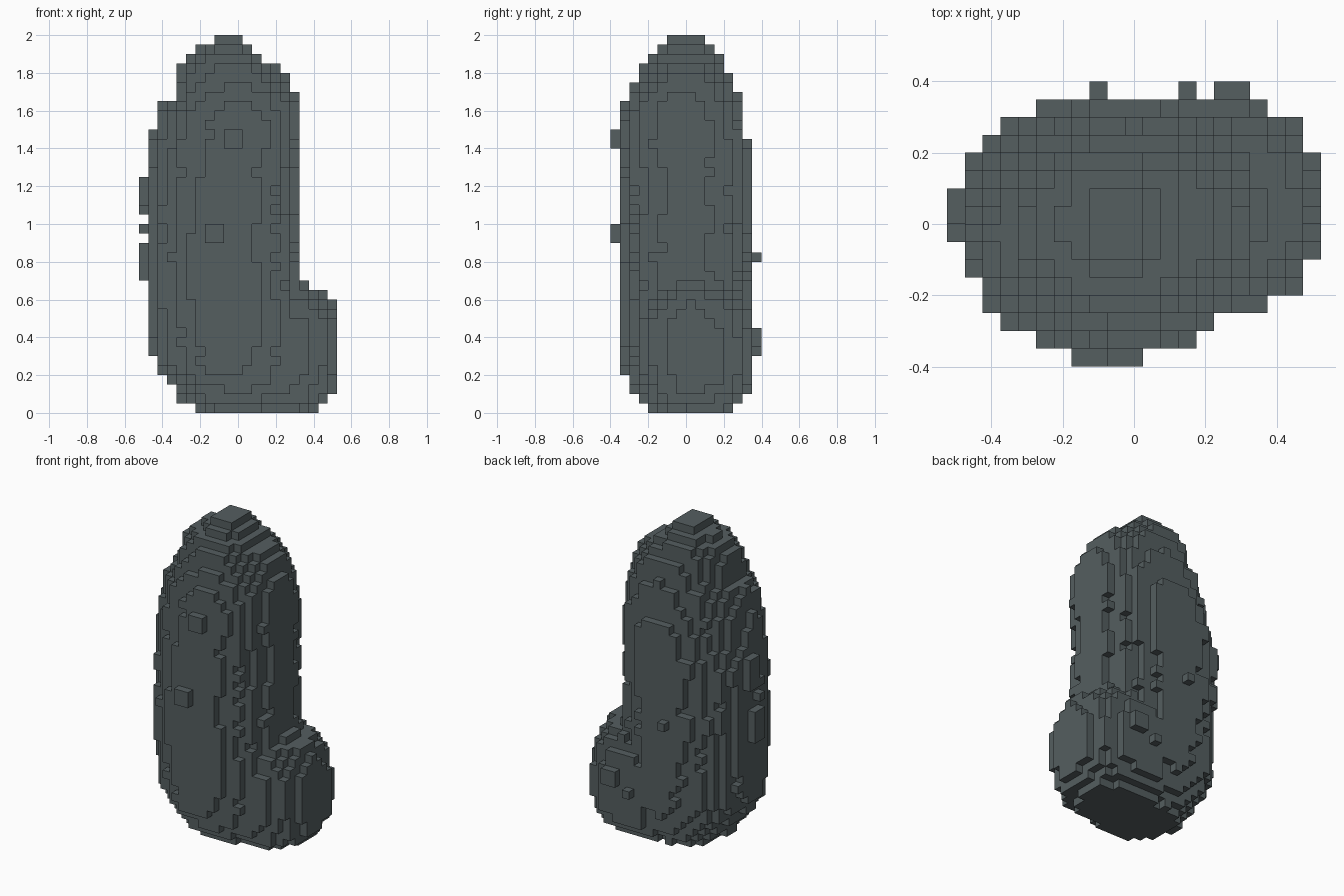
import bpy, bmesh, random
from mathutils import Vector, noise

if "Cube" in bpy.data.objects:
    bpy.data.objects.remove(bpy.data.objects["Cube"])

random.seed(7)
S = 0.05                      # block size
NX, NY, NZ = 21, 16, 40       # grid of blocks
X0, Y0 = -0.525, -0.4

# Pillar outline: height, right x, widest x, left x, front y, back y
PILLAR = [
    (0.00, -.20, .00, .20, -.18, .20), (0.05, -.29, -.02, .26, -.23, .25),
    (0.15, -.35, -.04, .31, -.29, .29), (0.20, -.39, -.05, .33, -.33, .31),
    (0.30, -.455, -.06, .33, -.345, .335), (0.80, -.48, -.06, .325, -.35, .35),
    (1.20, -.475, -.02, .31, -.35, .35), (1.40, -.44, .02, .33, -.35, .335),
    (1.60, -.41, .03, .33, -.335, .285), (1.70, -.325, .02, .29, -.295, .26),
    (1.75, -.32, .00, .285, -.265, .245), (1.85, -.305, -.04, .18, -.225, .205),
    (1.90, -.24, -.05, .10, -.17, .18), (1.95, -.17, -.05, .06, -.12, .125),
    (2.00, -.11, -.05, .02, -.09, .09),
]
# Low boulder on the left side
BOULDER_CENTRE, BOULDER_RADII = (.20, .05, .335), (.335, .31, .37)
# Loose knobs: x range, y range, z range
KNOBS = [
    (-.525, -.475, -.05, .05, .70, .90), (-.525, -.475, 0, .10, 1.05, 1.25),
    (-.075, .025, -.40, -.35, 1.40, 1.50), (-.175, -.075, -.40, -.35, .90, 1.00),
    (-.125, -.075, .35, .40, .80, .85), (.225, .325, .35, .40, .35, .45),
]


def centre(c):
    return X0 + (c[0] + .5) * S, Y0 + (c[1] + .5) * S, (c[2] + .5) * S


def in_pillar(p, rough):
    x, y, z = p
    low, high = next(pair for pair in zip(PILLAR, PILLAR[1:]) if z < pair[1][0])
    t = (z - low[0]) / (high[0] - low[0])
    xl, xm, xr, yf, yb = [a + (b - a) * t for a, b in zip(low[1:], high[1:])]
    u = (x - xm) / (xr - xm) if x > xm else (xm - x) / (xm - xl)
    v = abs(2 * y - yf - yb) / (yb - yf)
    return u ** 2.1 + v ** 2.1 < 1.04 + rough


def in_boulder(p, rough):
    d = [abs(a - b) / r for a, b, r in zip(p, BOULDER_CENTRE, BOULDER_RADII)]
    return sum(a ** 2.3 for a in d) < 1.06 + rough


def solid(c):
    """Inside either mass, with a rough, vertically ribbed edge."""
    p = centre(c)
    rough = .11 * noise.noise(Vector((p[0] * 11, p[1] * 11, p[2] * 4)))
    rough += random.uniform(-.05, .05)
    return in_pillar(p, rough) or in_boulder(p, rough)


STEPS = [(1, 0, 0), (-1, 0, 0), (0, 1, 0), (0, -1, 0), (0, 0, 1), (0, 0, -1)]


def shift(c, d):
    return tuple(a + b for a, b in zip(c, d))


# Fill the grid, then tidy stray blocks and pits
grid = [(i, j, k) for i in range(NX) for j in range(NY) for k in range(NZ)]
blocks = {c for c in grid if solid(c)}
count = {c: sum(shift(c, d) in blocks for d in STEPS) for c in grid}
blocks = {c for c in grid if (c in blocks and count[c] > 0) or count[c] > 4}
for xa, xb, ya, yb, za, zb in KNOBS:
    for c in grid:
        x, y, z = centre(c)
        if xa < x < xb and ya < y < yb and za < z < zb:
            blocks.add(c)

# Skin the exposed sides of the blocks
bm = bmesh.new()
verts = {}


def corner(p):
    if p not in verts:
        verts[p] = bm.verts.new((X0 + p[0] * S, Y0 + p[1] * S, p[2] * S))
    return verts[p]


for c in sorted(blocks):
    for d in STEPS:
        if shift(c, d) in blocks:
            continue
        axis = next(a for a in range(3) if d[a])
        sign = d[axis]
        loop = []
        for s, t in ((0, 0), (1, 0), (1, 1), (0, 1))[::sign]:
            p = list(c)
            p[axis] += sign > 0
            p[(axis + 1) % 3] += s
            p[(axis + 2) % 3] += t
            loop.append(corner(tuple(p)))
        bm.faces.new(loop)

mesh = bpy.data.meshes.new("rock_pillar")
bm.to_mesh(mesh)
bm.free()
rock = bpy.data.objects.new("rock_pillar", mesh)
bpy.context.collection.objects.link(rock)

# Slate colour
slate = bpy.data.materials.new("slate_grey")
slate.use_nodes = True
colour = (0.089, 0.112, 0.117, 1)
slate.diffuse_color = colour
slate.node_tree.nodes["Principled BSDF"].inputs["Base Color"].default_value = colour
mesh.materials.append(slate)
